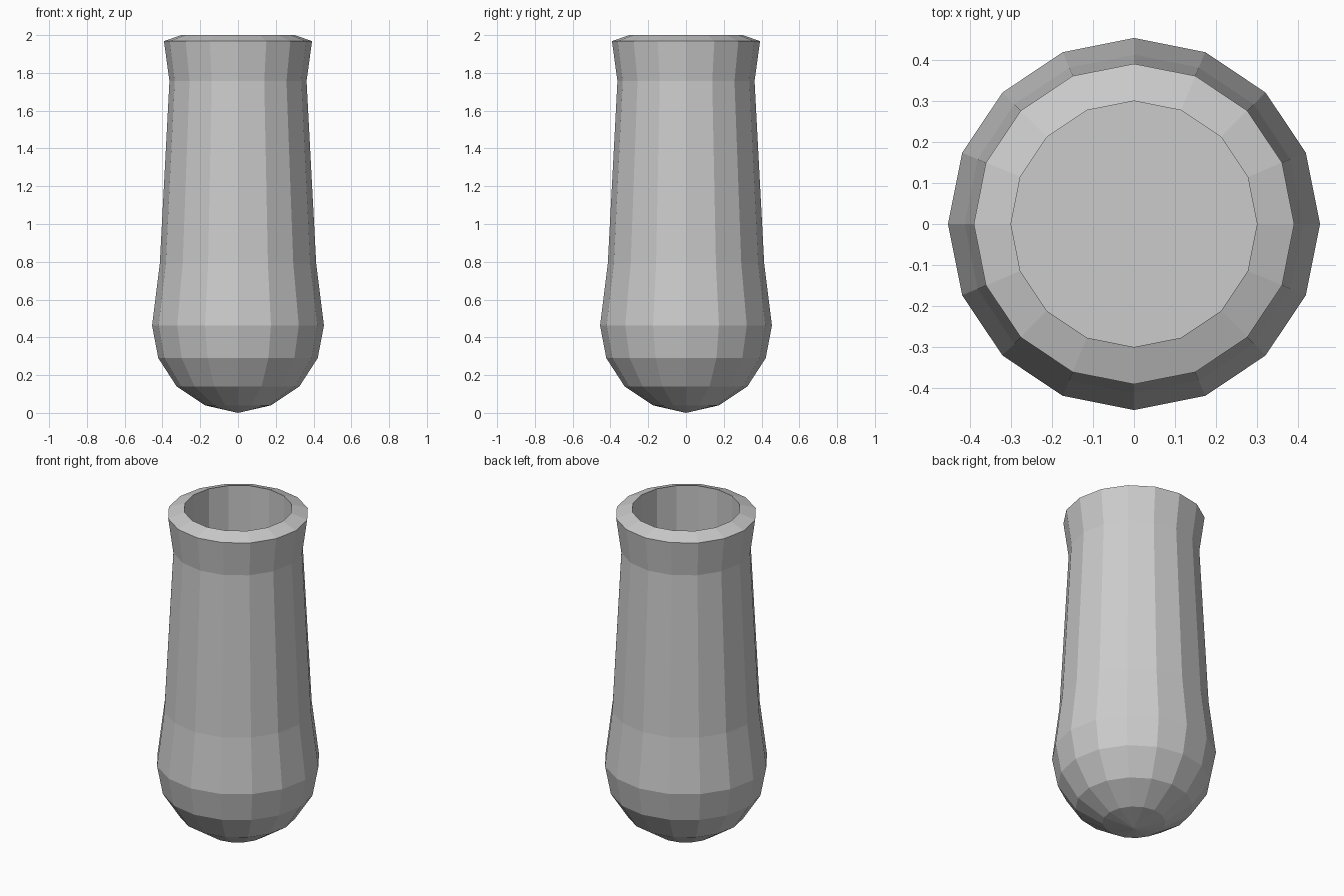
import bpy, bmesh
from math import cos, sin, tau

if "Cube" in bpy.data.objects:
    bpy.data.objects.remove(bpy.data.objects["Cube"])

SIDES = 16
# Profile (radius, height): rounded base, tapering body, flared lip, straight bore
PROFILE = [(0.175, 0.04), (0.325, 0.14), (0.422, 0.29), (0.455, 0.463),
           (0.414, 0.79), (0.363, 1.757), (0.392, 1.968), (0.301, 2.0),
           (0.301, 0.3)]

bm = bmesh.new()
rings = [[bm.verts.new((r * cos(tau * i / SIDES), r * sin(tau * i / SIDES), z))
          for i in range(SIDES)] for r, z in PROFILE]

# Walls
for low, high in zip(rings, rings[1:]):
    for i in range(SIDES):
        j = (i + 1) % SIDES
        bm.faces.new((low[i], low[j], high[j], high[i]))

# Pointed bottom and flat inner floor
tip = bm.verts.new((0, 0, 0))
for i in range(SIDES):
    bm.faces.new((tip, rings[0][(i + 1) % SIDES], rings[0][i]))
bm.faces.new(rings[-1])
bmesh.ops.recalc_face_normals(bm, faces=bm.faces)

mesh = bpy.data.meshes.new("vase")
bm.to_mesh(mesh)
bm.free()
bpy.context.collection.objects.link(bpy.data.objects.new("vase", mesh))
